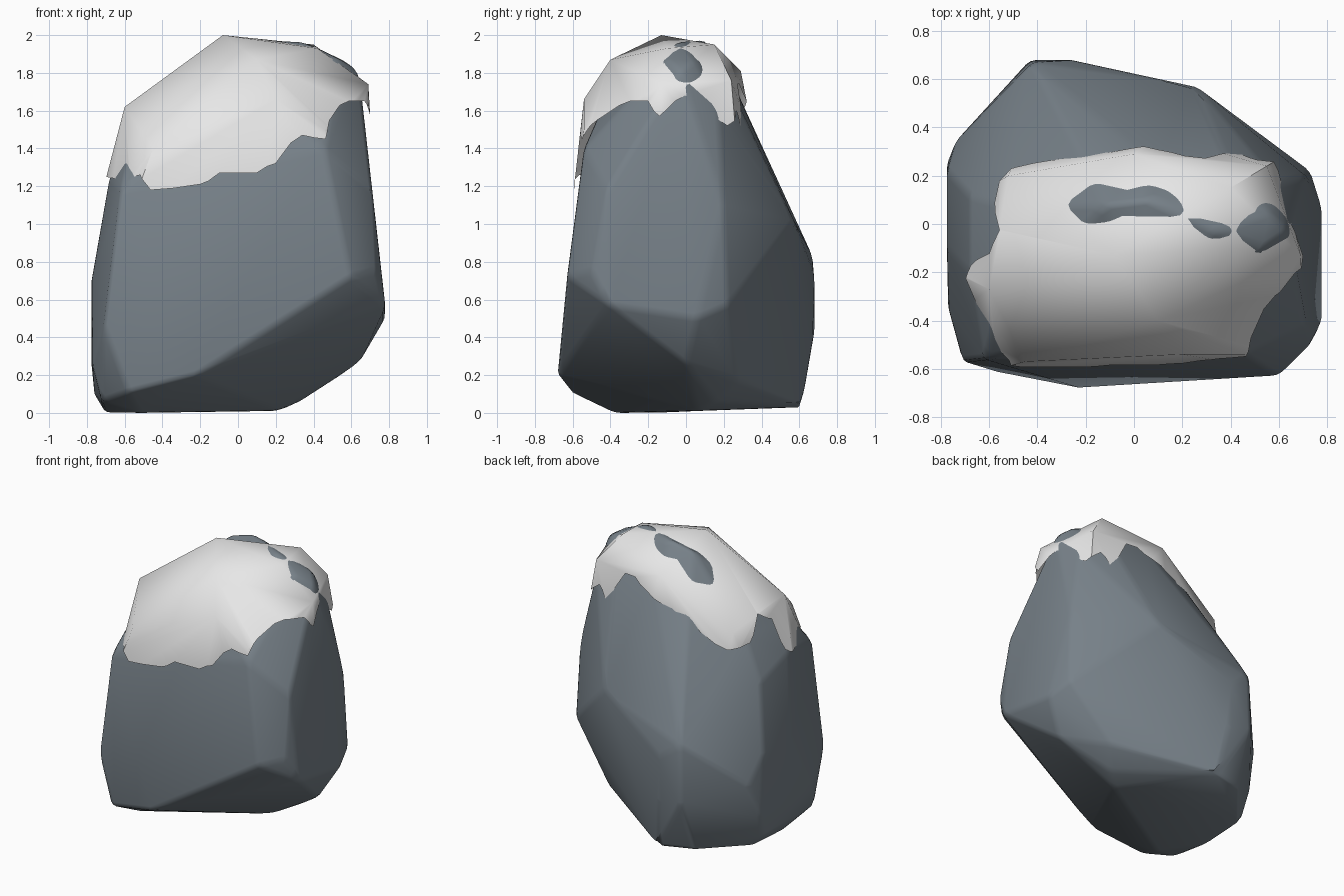
import bpy, bmesh, math
from mathutils import Vector
from mathutils.bvhtree import BVHTree

if "Cube" in bpy.data.objects:
    bpy.data.objects.remove(bpy.data.objects["Cube"])


def material(name, color):
    m = bpy.data.materials.new(name)
    m.diffuse_color = (*color, 1)
    m.use_nodes = True
    m.node_tree.nodes["Principled BSDF"].inputs["Base Color"].default_value = m.diffuse_color
    return m


def make_object(name, bm, mat=None):
    bmesh.ops.recalc_face_normals(bm, faces=bm.faces)
    me = bpy.data.meshes.new(name)
    bm.to_mesh(me)
    bm.free()
    ob = bpy.data.objects.new(name, me)
    bpy.context.collection.objects.link(ob)
    if mat:
        me.materials.append(mat)
    return ob


def hull(points, flat):
    bm = bmesh.new()
    for p in points:
        bm.verts.new(p)
    res = bmesh.ops.convex_hull(bm, input=bm.verts)
    junk = {g for g in res["geom_interior"] + res["geom_unused"] if isinstance(g, bmesh.types.BMVert)}
    bmesh.ops.delete(bm, geom=list(junk), context='VERTS')
    bmesh.ops.dissolve_limit(bm, angle_limit=math.radians(flat), verts=bm.verts, edges=bm.edges)
    return bm


def finish(ob, angle):
    bpy.ops.object.select_all(action='DESELECT')
    ob.select_set(True)
    bpy.context.view_layer.objects.active = ob
    for mod in list(ob.modifiers):
        bpy.ops.object.modifier_apply(modifier=mod.name)
    bpy.ops.object.shade_smooth_by_angle(angle=math.radians(angle))


slate = material("slate_grey", (0.185, 0.22, 0.25))
white = material("snow_white", (0.8, 0.8, 0.8))

# Boulder: hull of its corners, edges softened by a bevel
foot = [
    (-.70, .22, .02), (-.70, -.12, 0), (-.52, -.38, 0), (.22, .06, .01), (.33, .15, .06),
    (.42, .28, .17), (-.2, .61, .03), (-.44, .54, .04), (-.72, -.43, .06), (-.58, -.61, .11),
    (-.22, -.68, .2), (-.76, .2, .1), (.6, -.63, .72), (.73, -.5, .75), (.78, -.41, .57),
    (.78, .06, .5), (.73, .22, .57), (.64, 0, .26), (-.43, .68, .42), (-.42, .67, .83),
    (-.26, .68, .72), (-.25, .67, .38), (-.775, .22, .7), (-.775, .25, .25), (-.74, .34, .5),
    (-.775, -.1, .7), (-.77, -.35, .25), (-.71, -.57, .45)]
crown = [
    (.26, .57, 1.02), (-.62, -.56, 1.18), (.46, -.54, 1.4), (.62, -.22, 1.6), (.6, .17, 1.62),
    (.71, -.42, 1.18), (.71, .2, 1.1), (.4, .23, 1.73), (.08, .25, 1.75), (.05, .1, 1.98),
    (-.12, .08, 1.935), (.34, -.03, 1.97), (.53, -.1, 1.875), (.56, .05, 1.865), (.64, -.03, 1.81),
    (-.57, -.36, 1.42), (-.53, .08, 1.44), (0, -.4, 1.72), (.36, -.32, 1.66),
    (-.68, -.2, 1.25), (-.68, .12, 1.15)]
rock = make_object("boulder", hull(foot + crown, 5), slate)
bev = rock.modifiers.new("soft_edges", 'BEVEL')
bev.width = 0.025
bev.segments = 2
bev.angle_limit = math.radians(12)
finish(rock, 40)

# Snow cap: a slightly larger hull, trimmed along a ragged rim
snow_bm = hull([
    (-.08, -.13, 2.0), (.4, .15, 1.95), (.42, -.1, 1.93), (.69, -.13, 1.74), (.55, .24, 1.76),
    (0, .29, 1.81), (-.52, .2, 1.5), (-.6, -.27, 1.62), (.2, -.54, 1.66), (.1, -.4, 1.87),
    (-.71, -.22, 1.2), (-.56, -.6, 1.1), (-.45, -.57, 1.4), (0, -.605, 1.1), (.5, -.59, 1.2),
    (.46, -.54, 1.5), (.7, -.33, 1.3), (.71, -.13, 1.4), (.6, .27, 1.4), (.1, .37, 1.4),
    (-.5, .25, 1.3), (-.66, .12, 1.1)], 1)
snow_skin = BVHTree.FromBMesh(snow_bm)
snow = make_object("snow_cap", snow_bm, white)
rim = [
    (-.70, -.22, 1.25), (-.62, -.45, 1.22), (-.6, -.55, 1.25), (-.55, -.59, 1.26), (-.46, -.59, 1.18),
    (-.2, -.59, 1.21), (-.1, -.59, 1.27), (.1, -.59, 1.27), (.2, -.58, 1.32), (.34, -.56, 1.47),
    (.45, -.54, 1.45), (.5, -.48, 1.55), (.6, -.3, 1.65), (.66, -.2, 1.65), (.68, -.14, 1.57),
    (.68, 0, 1.68), (.65, .1, 1.65), (.6, .22, 1.52), (.5, .26, 1.6), (.42, .26, 1.52),
    (.3, .28, 1.74), (.2, .26, 1.74), (.1, .3, 1.68), (-.1, .31, 1.6), (-.3, .28, 1.48),
    (-.5, .24, 1.38), (-.6, .1, 1.4), (-.58, -.02, 1.56), (-.64, -.12, 1.5), (-.66, -.17, 1.28)]
bm = bmesh.new()
axis = Vector((0, -.15, 0))


def ring(scale, z=None):
    out = []
    for x, y, h in rim:
        p = axis + (Vector((x, y, 0)) - axis) * scale
        out.append(bm.verts.new((p.x, p.y, h if z is None else z)))
    return out


rings = [ring(.8), ring(1.5), ring(1.5, 2.5)]
low, high = bm.verts.new((0, -.15, 1.4)), bm.verts.new((0, -.15, 2.5))
n = len(rim)
for i in range(n):
    j = (i + 1) % n
    bm.faces.new((low, rings[0][i], rings[0][j]))
    bm.faces.new((high, rings[2][i], rings[2][j]))
    for a, b in zip(rings, rings[1:]):
        bm.faces.new((a[i], b[i], b[j], a[j]))
bmesh.ops.triangulate(bm, faces=bm.faces)
cutter = make_object("rim_cutter", bm)
cutter.hide_render = True
trim = snow.modifiers.new("rim", 'BOOLEAN')
trim.operation = 'INTERSECT'
trim.solver = 'EXACT'
trim.object = cutter
finish(snow, 50)
bpy.data.objects.remove(cutter)

# Snow cap: keep only the outer skin, drop the buried underside
bm = bmesh.new()
bm.from_mesh(snow.data)
inner = [f for f in bm.faces if snow_skin.find_nearest(f.calc_center_median())[3] > .006]
bmesh.ops.delete(bm, geom=inner, context='FACES')
bm.to_mesh(snow.data)
bm.free()
finish(snow, 50)
